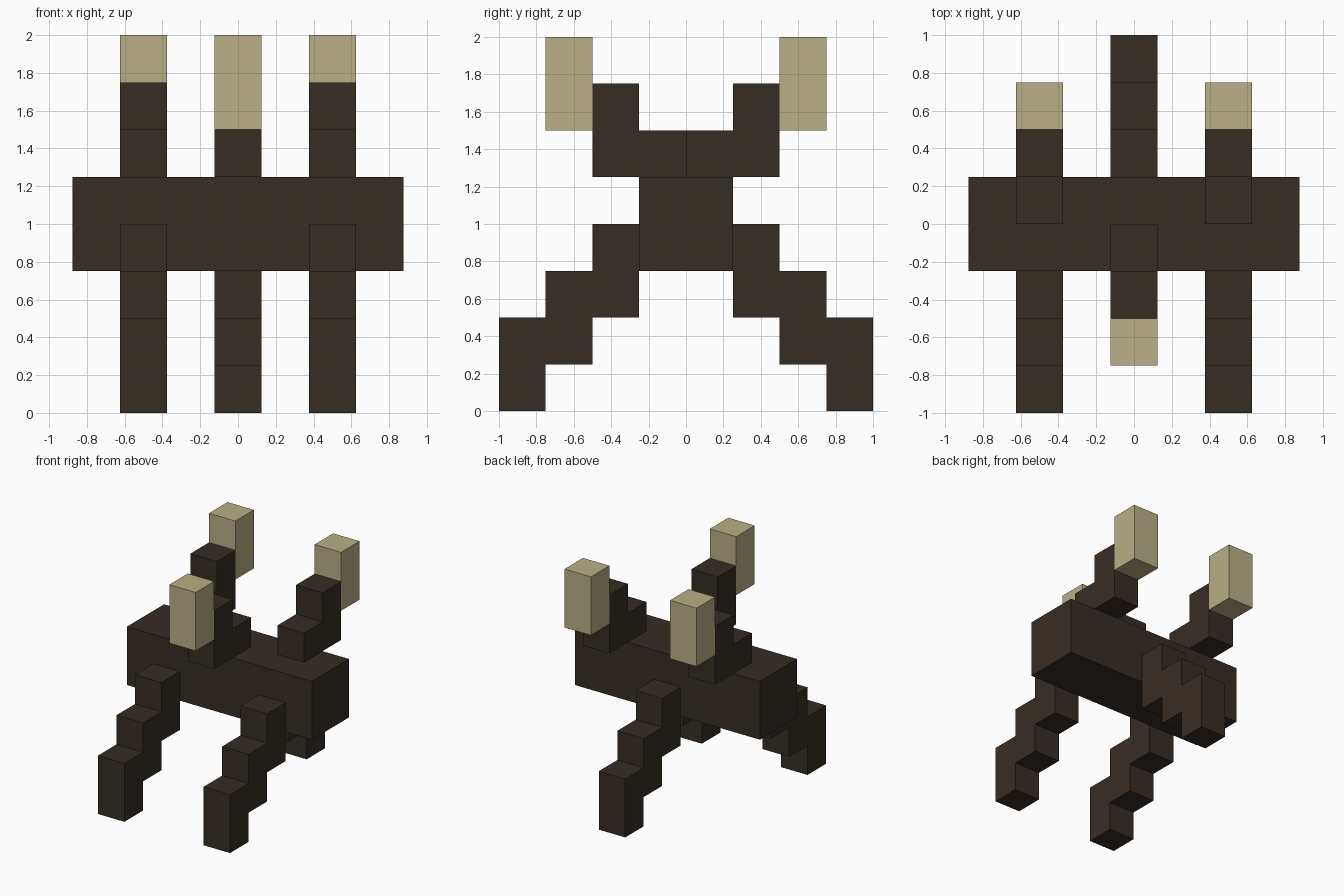
import bpy
import bmesh

if "Cube" in bpy.data.objects:
    bpy.data.objects.remove(bpy.data.objects["Cube"])


def material(name, color):
    m = bpy.data.materials.new(name)
    m.diffuse_color = (*color, 1)
    m.use_nodes = True
    m.node_tree.nodes["Principled BSDF"].inputs["Base Color"].default_value = m.diffuse_color
    return m


DARK = material("dark brown", (0.037, 0.026, 0.018))
PALE = material("pale bone", (0.479, 0.429, 0.235))


def extrude_profile(name, profile, x, half_width, side, mat):
    """Extrude a (y, z) outline along x; side = 1 points to the back, -1 to the front."""
    bm = bmesh.new()
    face = bm.faces.new([bm.verts.new((x - half_width, y * side, z)) for y, z in profile])
    new = bmesh.ops.extrude_face_region(bm, geom=[face])["geom"]
    verts = [v for v in new if isinstance(v, bmesh.types.BMVert)]
    bmesh.ops.translate(bm, vec=(2 * half_width, 0, 0), verts=verts)
    bmesh.ops.recalc_face_normals(bm, faces=bm.faces)
    mesh = bpy.data.meshes.new(name)
    bm.to_mesh(mesh)
    bm.free()
    mesh.materials.append(mat)
    bpy.context.collection.objects.link(bpy.data.objects.new(name, mesh))


def rect(y0, y1, z0, z1):
    return [(y0, z0), (y1, z0), (y1, z1), (y0, z1)]


# Stepped outlines
LEG = [(0.25, 0.5), (0.5, 0.5), (0.5, 0.25), (0.75, 0.25), (0.75, 0), (1, 0),
       (1, 0.5), (0.75, 0.5), (0.75, 0.75), (0.5, 0.75), (0.5, 1), (0.25, 1)]
STALK = [(0, 1.25), (0.5, 1.25), (0.5, 1.75), (0.25, 1.75), (0.25, 1.5), (0, 1.5)]
TIP = rect(0.5, 0.75, 1.5, 2)

# Wide central body
extrude_profile("body", rect(-0.25, 0.25, 0.75, 1.25), 0, 0.875, 1, DARK)

# Two legs in front, one behind
for name, x, side in (("front_leg_left", -0.5, -1), ("front_leg_right", 0.5, -1), ("back_leg", 0, 1)):
    extrude_profile(name, LEG, x, 0.125, side, DARK)

# One stalk in front, two behind, each with a pale tip
for name, x, side in (("front", 0, -1), ("back_left", -0.5, 1), ("back_right", 0.5, 1)):
    extrude_profile(name + "_stalk", STALK, x, 0.125, side, DARK)
    extrude_profile(name + "_tip", TIP, x, 0.125, side, PALE)
